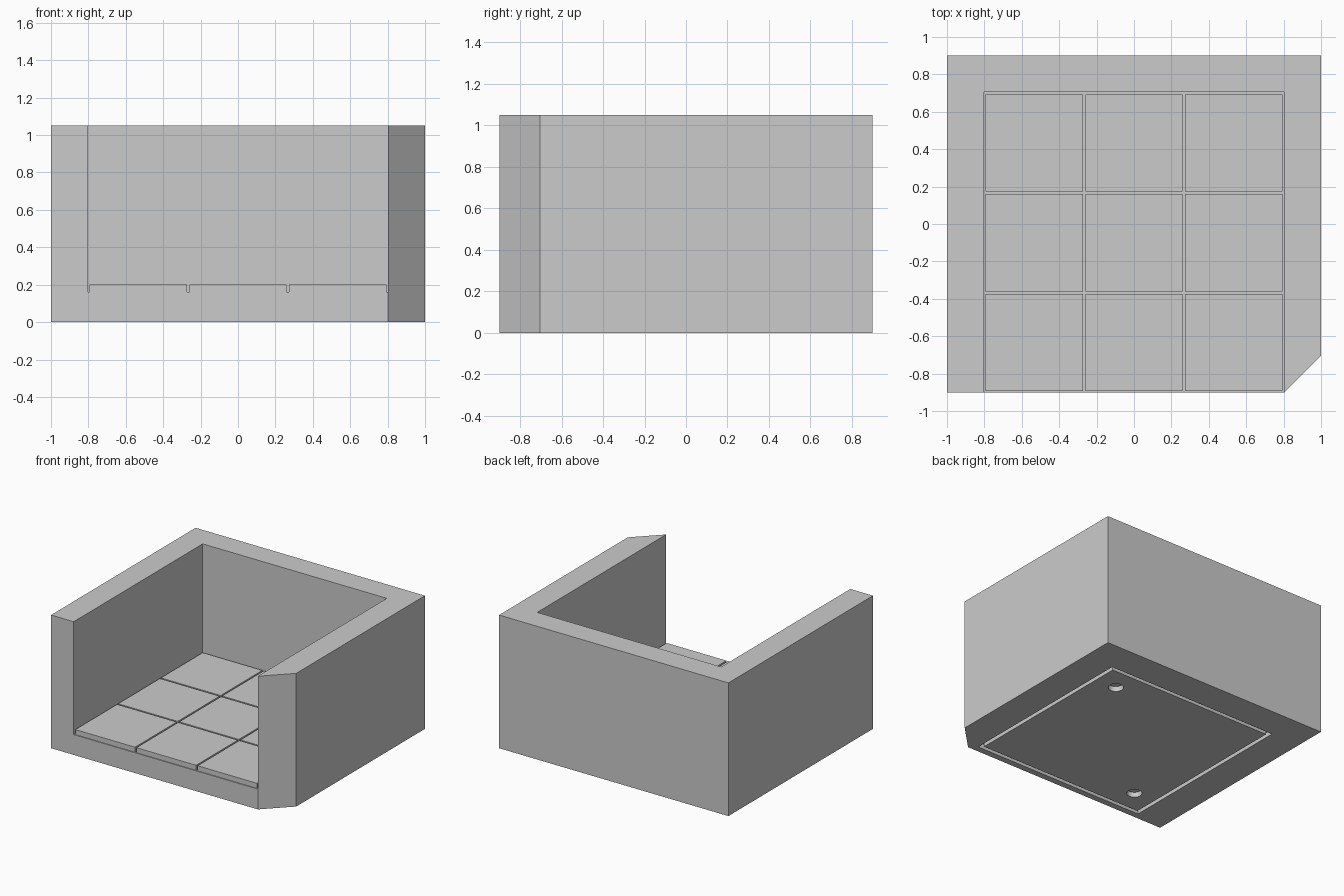
import bpy, bmesh

if "Cube" in bpy.data.objects:
    bpy.data.objects.remove(bpy.data.objects["Cube"], do_unlink=True)

HALF_X, HALF_Y, HEIGHT = 1.0, 0.9, 1.05
ROOM_X, ROOM_BACK = 0.803, 0.707      # inner faces of the walls
FLOOR_Z, FLOOR_CENTRE_Y = 0.16, -0.1
TILE, PITCH, TILE_TOP = 0.52, 0.5333, 0.2
RECESS, PLATE, DEPTH = 1.5, 1.44, 0.04
CHAMFER = HALF_X - ROOM_X

grey = bpy.data.materials.new("plain grey")
grey.use_nodes = True
grey.diffuse_color = (0.6, 0.6, 0.6, 1)
grey.node_tree.nodes["Principled BSDF"].inputs["Base Color"].default_value = (0.6, 0.6, 0.6, 1)


def prism(name, outline, z0, z1):
    """Extrude a flat outline from z0 up to z1."""
    bm = bmesh.new()
    face = bm.faces.new([bm.verts.new((x, y, z0)) for x, y in outline])
    top = bmesh.ops.extrude_face_region(bm, geom=[face])["geom"]
    bmesh.ops.translate(bm, vec=(0, 0, z1 - z0),
                        verts=[v for v in top if isinstance(v, bmesh.types.BMVert)])
    bmesh.ops.recalc_face_normals(bm, faces=bm.faces)
    mesh = bpy.data.meshes.new(name)
    bm.to_mesh(mesh)
    bm.free()
    mesh.materials.append(grey)
    obj = bpy.data.objects.new(name, mesh)
    bpy.context.collection.objects.link(obj)
    return obj


def square(cx, cy, size):
    h = size / 2
    return [(cx - h, cy - h), (cx + h, cy - h), (cx + h, cy + h), (cx - h, cy + h)]


def cut(target, cutter):
    """Subtract the cutter from the target, then discard it."""
    mod = target.modifiers.new("cut", "BOOLEAN")
    mod.operation, mod.solver, mod.object = "DIFFERENCE", "EXACT", cutter
    bpy.context.view_layer.objects.active = target
    bpy.ops.object.modifier_apply(modifier=mod.name)
    bpy.data.objects.remove(cutter, do_unlink=True)


# Outer outline with the front left corner cut off
outer = [(ROOM_X, -HALF_Y), (HALF_X, CHAMFER - HALF_Y), (HALF_X, HALF_Y),
         (-HALF_X, HALF_Y), (-HALF_X, -HALF_Y)]

# Base slab with a shallow square recess underneath
base = prism("base", outer, 0, FLOOR_Z)
cut(base, prism("recess_cutter", square(0, FLOOR_CENTRE_Y, RECESS), -0.1, DEPTH))

# Walls on three sides, open at the front
prism("walls", outer + [(-ROOM_X, -HALF_Y), (-ROOM_X, ROOM_BACK), (ROOM_X, ROOM_BACK)],
      FLOOR_Z, HEIGHT)

# Flush plate in the recess, leaving a groove around it, with two round sockets
plate = prism("bottom_plate", square(0, FLOOR_CENTRE_Y, PLATE), 0, DEPTH)
for side in (-1, 1):
    bpy.ops.mesh.primitive_cylinder_add(
        vertices=32, radius=0.055, depth=0.3,
        location=(0.54 * side, FLOOR_CENTRE_Y + 0.54 * side, 0))
    socket = bpy.context.object
    socket.data.materials.append(grey)
    cut(plate, socket)

# Three by three floor tiles with narrow gaps
for row in (-1, 0, 1):
    for col in (-1, 0, 1):
        prism(f"floor_tile_{row + 2}_{col + 2}",
              square(col * PITCH, FLOOR_CENTRE_Y + row * PITCH, TILE), FLOOR_Z, TILE_TOP)
